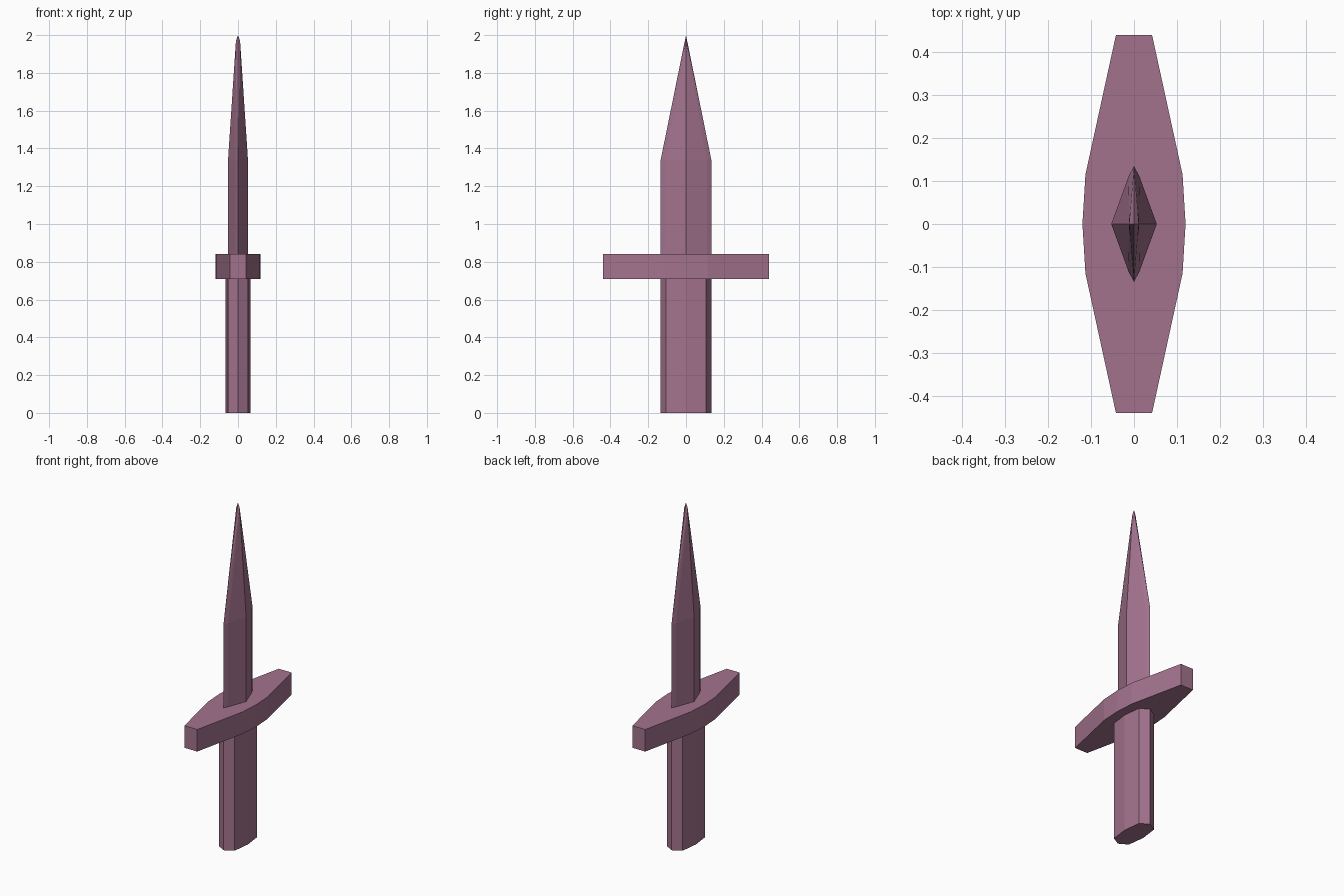
import bpy
import bmesh

cube = bpy.data.objects.get("Cube")
if cube:
    bpy.data.objects.remove(cube, do_unlink=True)

mauve = bpy.data.materials.new("dusty mauve")
mauve.use_nodes = True
colour = (0.366, 0.171, 0.27, 1)
mauve.diffuse_color = colour
mauve.node_tree.nodes["Principled BSDF"].inputs["Base Color"].default_value = colour


def outline(quarter):
    """Mirror a quarter profile, running from +x towards +y, into a closed loop."""
    half = quarter + [(-x, y) for x, y in reversed(quarter) if x > 0]
    return half + [(x, -y) for x, y in reversed(half) if y > 0]


def ring(bm, quarter, z):
    return [bm.verts.new((x, y, z)) for x, y in outline(quarter)]


def finish(name, bm):
    bmesh.ops.recalc_face_normals(bm, faces=bm.faces)
    mesh = bpy.data.meshes.new(name)
    bm.to_mesh(mesh)
    bm.free()
    mesh.materials.append(mauve)
    obj = bpy.data.objects.new(name, mesh)
    bpy.context.collection.objects.link(obj)


def walls(bm, low, high):
    for i in range(len(low)):
        j = (i + 1) % len(low)
        bm.faces.new((low[i], low[j], high[j], high[i]))


def prism(name, quarter, bottom, top):
    bm = bmesh.new()
    low, high = ring(bm, quarter, bottom), ring(bm, quarter, top)
    walls(bm, low, high)
    bm.faces.new(low)
    bm.faces.new(high)
    finish(name, bm)


# Grip and crossguard
prism("grip", [(0.065, 0), (0.052, 0.105), (0, 0.135)], 0, 0.72)
prism("crossguard", [(0.12, 0), (0.113, 0.115), (0.042, 0.44)], 0.71, 0.84)

# Blade with a straight shaft and a tapered point
bm = bmesh.new()
section = [(0.053, 0), (0.013, 0.11), (0, 0.135)]
low, high = ring(bm, section, 0.83), ring(bm, section, 1.335)
walls(bm, low, high)
bm.faces.new(low)
apex = bm.verts.new((0, 0, 2))
ridges = {s: bm.verts.new((s * 0.011, 0, 1.97)) for s in (1, -1)}
for i, a in enumerate(high):
    b = high[(i + 1) % len(high)]
    ridge = ridges[1 if a.co.x + b.co.x > 0 else -1]
    bm.faces.new((a, b, ridge))
    edge = next((v for v in (a, b) if v.co.x == 0), None)
    if edge:
        bm.faces.new((edge, apex, ridge))
finish("blade", bm)
